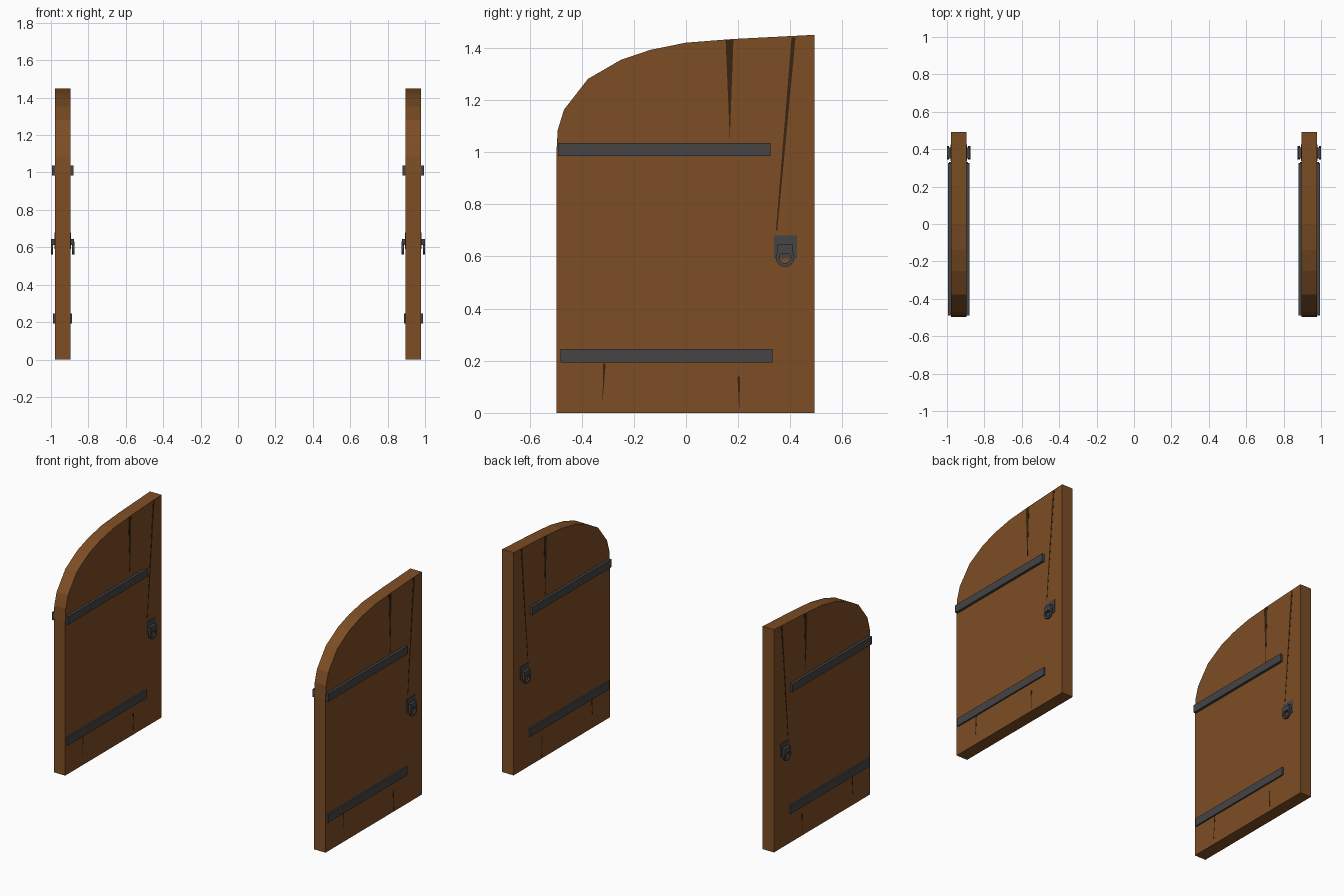
import bpy, bmesh, math
from mathutils import Vector

if "Cube" in bpy.data.objects:
    bpy.data.objects.remove(bpy.data.objects["Cube"])


def material(name, rgb):
    m = bpy.data.materials.new(name)
    m.diffuse_color = (*rgb, 1)
    m.use_nodes = True
    m.node_tree.nodes["Principled BSDF"].inputs["Base Color"].default_value = m.diffuse_color
    return m


WOOD = material("brown wood", (0.205, 0.076, 0.018))
CRACK = material("dark wood crack", (0.04, 0.018, 0.006))
IRON = material("dark iron", (0.058, 0.058, 0.062))

HALF = 0.041      # half thickness of a leaf
CENTRE = 0.9375   # distance of each leaf from the middle


def prism(name, profile, x0, x1, mat):
    """Extrude a (y, z) outline along x."""
    bm = bmesh.new()
    face = bm.faces.new([bm.verts.new((x0, y, z)) for y, z in profile])
    new = bmesh.ops.extrude_face_region(bm, geom=[face])["geom"]
    bmesh.ops.translate(bm, vec=Vector((x1 - x0, 0, 0)),
                        verts=[v for v in new if isinstance(v, bmesh.types.BMVert)])
    bmesh.ops.recalc_face_normals(bm, faces=bm.faces)
    me = bpy.data.meshes.new(name)
    bm.to_mesh(me)
    bm.free()
    me.materials.append(mat)
    ob = bpy.data.objects.new(name, me)
    bpy.context.collection.objects.link(ob)
    return ob


def rect(y0, y1, z0, z1):
    return [(y0, z0), (y1, z0), (y1, z1), (y0, z1)]


def ring(name, x, y, z, outer, inner, depth, sides, mat):
    """Flat square-section ring facing along x."""
    bm = bmesh.new()
    loops = []
    for i in range(sides):
        a = 2 * math.pi * i / sides
        c, s = math.cos(a), math.sin(a)
        loops.append([bm.verts.new((x + dx, y + r * c, z + r * s)) for r, dx in
                      ((outer, -depth / 2), (outer, depth / 2), (inner, depth / 2), (inner, -depth / 2))])
    for i in range(sides):
        p, q = loops[i], loops[(i + 1) % sides]
        for k in range(4):
            bm.faces.new((p[k], q[k], q[(k + 1) % 4], p[(k + 1) % 4]))
    bmesh.ops.recalc_face_normals(bm, faces=bm.faces)
    me = bpy.data.meshes.new(name)
    bm.to_mesh(me)
    bm.free()
    me.materials.append(mat)
    bpy.context.collection.objects.link(bpy.data.objects.new(name, me))


# Half-arch outline of one leaf
LEAF = [(0.493, 0), (0.493, 1.45), (0.18, 1.434), (0, 1.42), (-0.138, 1.392),
        (-0.25, 1.354), (-0.376, 1.281), (-0.468, 1.163), (-0.492, 1.085),
        (-0.497, 1.0), (-0.497, 0)]

# Thin tapered splits in the wood
CRACKS = [
    [(0.152, 1.43), (0.182, 1.43), (0.168, 1.05)],
    [(0.405, 1.44), (0.42, 1.44), (0.35, 0.70), (0.345, 0.70)],
    [(0.197, 0.14), (0.208, 0.14), (0.204, 0.01)],
    [(-0.318, 0.19), (-0.308, 0.19), (-0.32, 0.04)],
]

for label, cx in (("left", -CENTRE), ("right", CENTRE)):
    prism(label + "_door_leaf", LEAF, cx - HALF, cx + HALF, WOOD)
    for side, tag in ((-1, "a"), (1, "b")):
        face = cx + side * HALF

        def part(name, outline, out, mat, sink=0.01):
            return prism(f"{label}_{name}_{tag}", outline,
                         face - side * sink, face + side * out, mat)

        # Iron straps
        part("upper_strap", rect(-0.49, 0.325, 0.985, 1.036), 0.017, IRON)
        part("lower_strap", rect(-0.481, 0.332, 0.193, 0.246), 0.010, IRON)
        # Handle plate, knuckle and hanging ring
        part("handle_plate", rect(0.337, 0.425, 0.592, 0.68), 0.003, IRON)
        part("handle_knuckle", rect(0.35, 0.41, 0.612, 0.645), 0.021, IRON)
        ring(f"{label}_handle_ring_{tag}", face + side * 0.0155, 0.38, 0.596,
             0.036, 0.022, 0.012, 14, IRON)
        # Wood cracks
        for i, outline in enumerate(CRACKS):
            part(f"crack_{i}", outline, 0.001, CRACK, 0.001)
